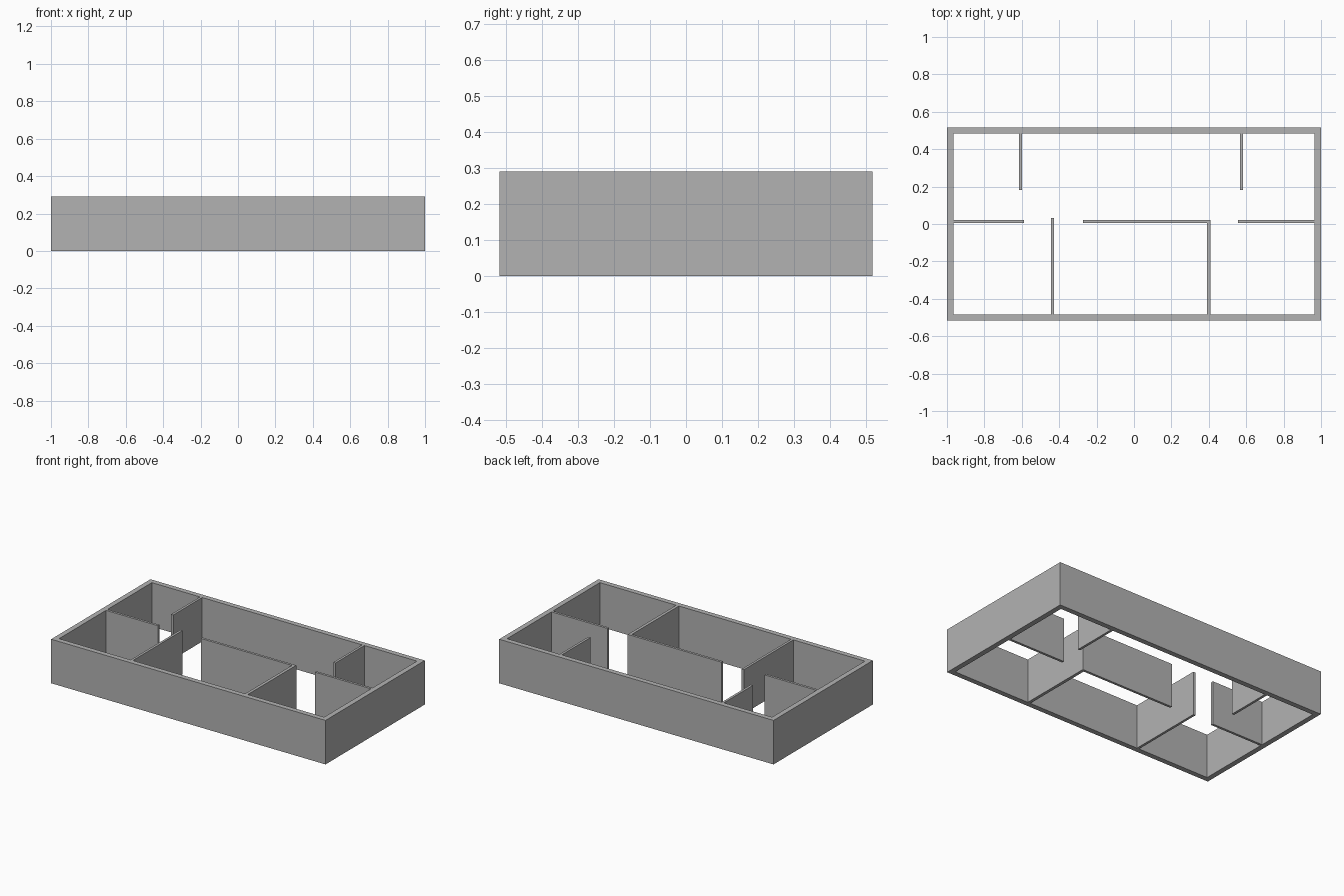
import bpy

# Remove the default cube
cube = bpy.data.objects.get("Cube")
if cube:
    bpy.data.objects.remove(cube, do_unlink=True)

HEIGHT = 0.29
OUT_X, OUT_Y = 1.0, 0.517      # outer half sizes of the shell
WALL = 0.034                   # outer wall thickness
THIN = 0.016                   # partition thickness
IN_X, IN_Y = OUT_X - WALL, OUT_Y - WALL

# Plaster colour
grey = bpy.data.materials.new("wall_grey")
grey.use_nodes = True
colour = (0.45, 0.45, 0.45, 1)
grey.diffuse_color = colour
grey.node_tree.nodes["Principled BSDF"].inputs["Base Color"].default_value = colour


def add_mesh(name, verts, faces):
    mesh = bpy.data.meshes.new(name)
    mesh.from_pydata(verts, [], faces)
    mesh.materials.append(grey)
    obj = bpy.data.objects.new(name, mesh)
    bpy.context.collection.objects.link(obj)
    return obj


def rectangle(x, y, z):
    return [(-x, -y, z), (x, -y, z), (x, y, z), (-x, y, z)]


def partition(name, x0, x1, y0, y1):
    """Full-height straight wall between two plan corners."""
    bpy.ops.mesh.primitive_cube_add(size=1, location=((x0 + x1) / 2, (y0 + y1) / 2, HEIGHT / 2))
    obj = bpy.context.object
    obj.name = name
    obj.scale = (x1 - x0, y1 - y0, HEIGHT)
    bpy.ops.object.transform_apply(location=False, rotation=False, scale=True)
    obj.data.materials.append(grey)


# Outer shell: open rectangular ring with mitred corners
verts = []
for z in (0, HEIGHT):
    verts += rectangle(OUT_X, OUT_Y, z) + rectangle(IN_X, IN_Y, z)
faces = []
for i in range(4):
    j = (i + 1) % 4
    outer_i, outer_j, inner_i, inner_j = i, j, i + 4, j + 4
    faces += [
        (outer_i, outer_j, outer_j + 8, outer_i + 8),
        (inner_j, inner_i, inner_i + 8, inner_j + 8),
        (outer_i + 8, outer_j + 8, inner_j + 8, inner_i + 8),
        (outer_j, outer_i, inner_i, inner_j),
    ]
add_mesh("outer_walls", verts, faces)

# Corridor walls, running side to side
MID = 0.005
for name, x0, x1 in (("corridor_wall_right", -IN_X, -0.588),
                     ("corridor_wall_middle", -0.273, 0.39),
                     ("corridor_wall_left", 0.556, IN_X)):
    partition(name, x0, x1, MID, MID + THIN)

# Room dividers, running front to back
partition("front_divider_right", -0.444, -0.444 + THIN, -IN_Y, 0.032)
partition("front_divider_left", 0.39, 0.41, -IN_Y, MID + THIN)
partition("back_divider_right", -0.615, -0.615 + THIN, 0.182, IN_Y)
partition("back_divider_left", 0.567, 0.567 + THIN, 0.182, IN_Y)
